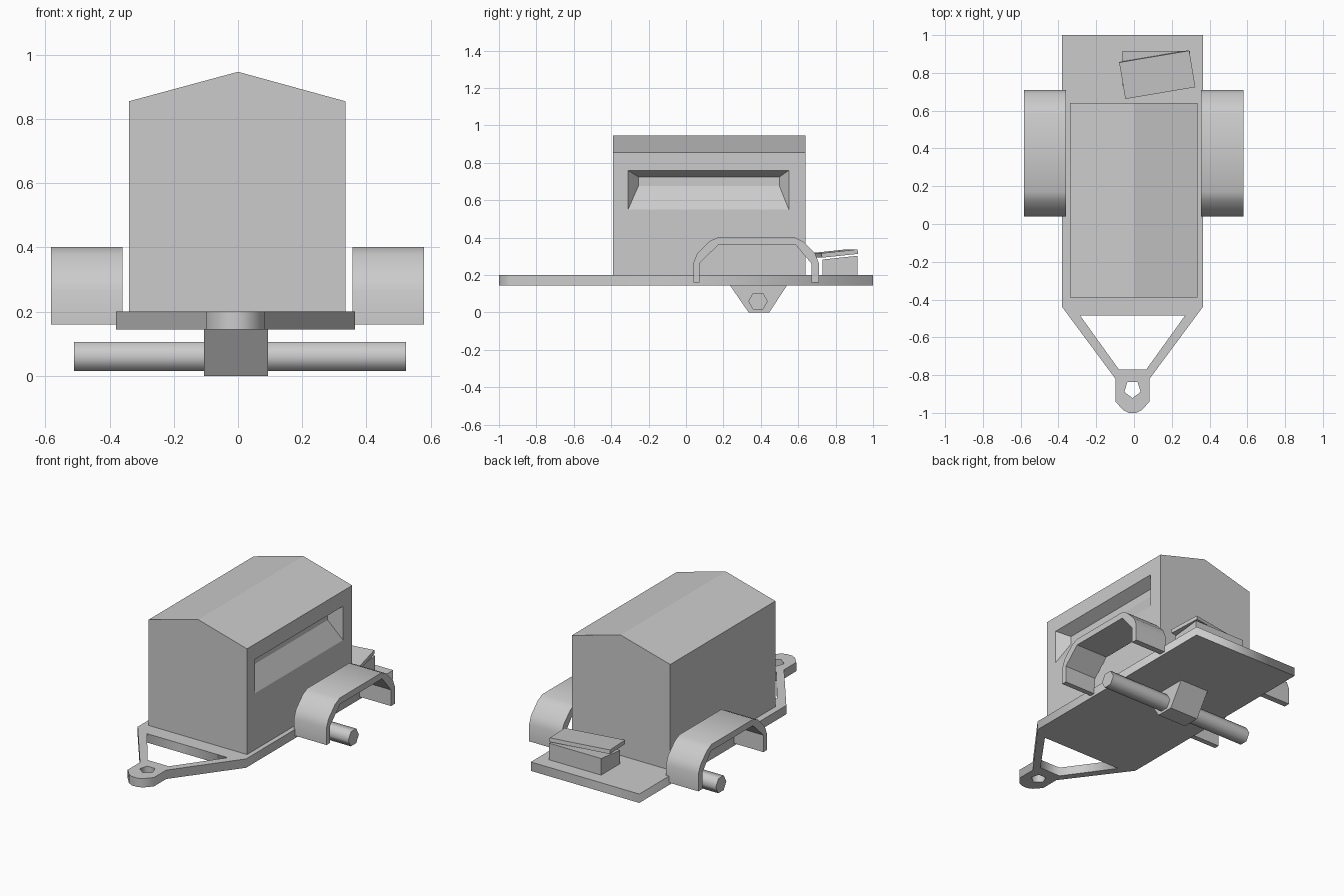
import bpy, bmesh, math
from mathutils import Matrix, Vector

if "Cube" in bpy.data.objects:
    bpy.data.objects.remove(bpy.data.objects["Cube"])


def make_object(name, bm):
    bmesh.ops.recalc_face_normals(bm, faces=bm.faces[:])
    me = bpy.data.meshes.new(name)
    bm.to_mesh(me)
    bm.free()
    ob = bpy.data.objects.new(name, me)
    bpy.context.collection.objects.link(ob)
    return ob


def prism(name, profile, start, end, place):
    """Extrude a 2D profile; place(u, v, w) maps it into space."""
    bm = bmesh.new()
    face = bm.faces.new([bm.verts.new(place(u, v, start)) for u, v in profile])
    shift = Vector(place(0, 0, end)) - Vector(place(0, 0, start))
    ext = bmesh.ops.extrude_face_region(bm, geom=[face], use_keep_orig=True)
    moved = [g for g in ext["geom"] if isinstance(g, bmesh.types.BMVert)]
    bmesh.ops.translate(bm, verts=moved, vec=shift)
    return make_object(name, bm)


def along_x(u, v, w):
    return (w, u, v)


def along_y(u, v, w):
    return (u, w, v)


def hull(name, points):
    bm = bmesh.new()
    for p in points:
        bm.verts.new(p)
    bmesh.ops.convex_hull(bm, input=bm.verts[:])
    bmesh.ops.dissolve_limit(bm, angle_limit=0.01, verts=bm.verts[:], edges=bm.edges[:])
    return make_object(name, bm)


def select(ob):
    bpy.ops.object.select_all(action='DESELECT')
    ob.select_set(True)
    bpy.context.view_layer.objects.active = ob


def smooth(ob, degrees):
    select(ob)
    bpy.ops.object.shade_smooth_by_angle(angle=math.radians(degrees))


# Flat chassis with drawbar opening and pentagonal hitch hole
cx = -0.008
outline = [(0.372, 1), (0.372, -0.44), (0.09, -0.82), (0.09, -0.94), (0.05, -0.985), (0.02, -1.0)]
outline = [(cx + x, y) for x, y in outline] + [(cx - x, y) for x, y in reversed(outline)]
opening = [(-0.285, -0.485), (0.27, -0.485), (0.065, -0.77), (-0.08, -0.77)]
hitch_hole = [(cx + 0.046 * math.cos(a), -0.875 + 0.046 * math.sin(a))
              for a in (math.radians(54 + 72 * i) for i in range(5))]
curve = bpy.data.curves.new("chassis", 'CURVE')
curve.dimensions = '2D'
curve.fill_mode = 'BOTH'
curve.extrude = 0.0275
for loop in (outline, opening, hitch_hole):
    sp = curve.splines.new('POLY')
    sp.points.add(len(loop) - 1)
    for pt, (x, y) in zip(sp.points, loop):
        pt.co = (x, y, 0, 1)
    sp.use_cyclic_u = True
chassis = bpy.data.objects.new("chassis", curve)
chassis.location.z = 0.1725
bpy.context.collection.objects.link(chassis)
select(chassis)
bpy.ops.object.convert(target='MESH')

# Gabled cabin
cabin = prism("cabin", [(-0.34, 0.2), (0.335, 0.2), (0.335, 0.855), (0, 0.947), (-0.34, 0.855)],
              -0.39, 0.64, along_y)

# Tapered serving window recessed in the right wall
rim = [(-0.31, 0.55), (0.55, 0.55), (0.55, 0.76), (-0.31, 0.76)]
inner = [(-0.255, 0.675), (0.50, 0.675), (0.50, 0.725), (-0.255, 0.725)]
cutter = hull("window_cutter", [(0.335, y, z) for y, z in rim] + [(0.265, y, z) for y, z in inner]
              + [(0.40, y, z) for y, z in rim])
cutter.hide_render = True
mod = cabin.modifiers.new("window", 'BOOLEAN')
mod.object = cutter
mod.operation = 'DIFFERENCE'
mod.solver = 'EXACT'
select(cabin)
bpy.ops.object.modifier_apply(modifier=mod.name)
bpy.data.objects.remove(cutter)

# Arched fenders
outer = [(0.04, 0.16), (0.04, 0.265), (0.06, 0.315), (0.125, 0.38), (0.17, 0.402),
         (0.58, 0.402), (0.625, 0.38), (0.69, 0.315), (0.71, 0.265), (0.71, 0.16)]
under = [(0.672, 0.16), (0.672, 0.26), (0.585, 0.363), (0.175, 0.363), (0.073, 0.265), (0.073, 0.16)]
for name, x0, x1 in (("left_fender", -0.582, -0.36), ("right_fender", 0.356, 0.579)):
    smooth(prism(name, outer + under, x0, x1, along_x), 35)

# Hexagonal axle and its tapered mount
hexagon = [(0.385 + 0.052 * math.cos(i * math.pi / 3), 0.06 + 0.052 * math.sin(i * math.pi / 3))
           for i in range(6)]
smooth(prism("axle", hexagon, -0.51, 0.523, along_x), 65)
prism("axle_mount", [(0.235, 0.145), (0.54, 0.145), (0.445, 0), (0.335, 0)], -0.106, 0.094, along_x)

# Rear storage box with a crooked lid
prism("storage_box", [(0.73, 0.2), (0.917, 0.2), (0.917, 0.303), (0.73, 0.283)], -0.06, 0.297, along_x)
bm = bmesh.new()
bmesh.ops.create_cube(bm, size=1, matrix=Matrix.Diagonal((0.376, 0.197, 0.024, 1)))
lid = make_object("box_lid", bm)
lid.location = (0.123, 0.791, 0.315)
lid.rotation_euler = (math.radians(6), 0, math.radians(9.5))
